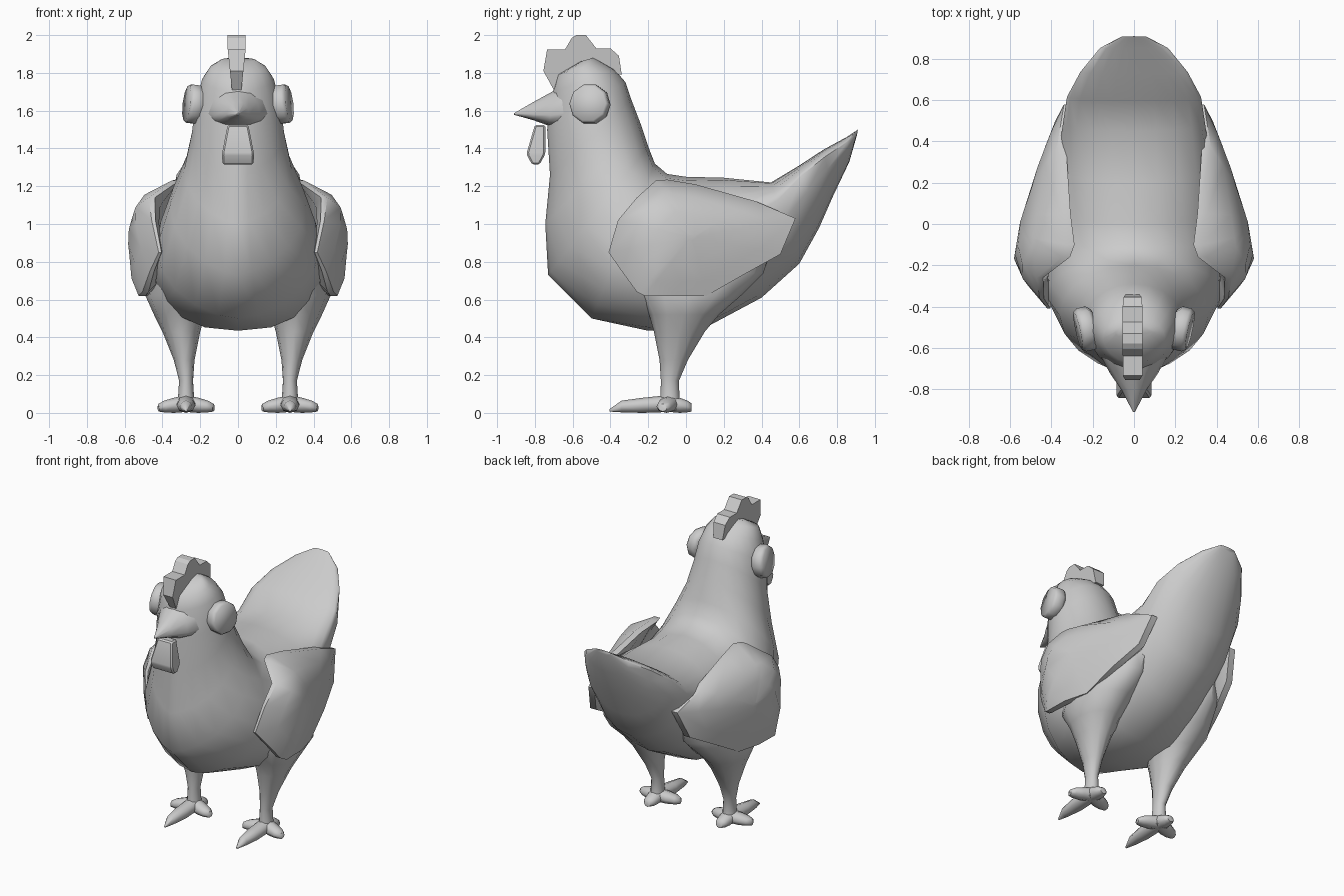
import bpy, bmesh
from math import sin, cos, pi, radians, copysign
from mathutils import Matrix, Vector

if "Cube" in bpy.data.objects:
    bpy.data.objects.remove(bpy.data.objects["Cube"])


def finish(name, bm, angle=40, mirror=False, bevel=0):
    bmesh.ops.recalc_face_normals(bm, faces=bm.faces)
    if bevel:
        bmesh.ops.bevel(bm, geom=bm.edges[:], offset=bevel, segments=1, affect='EDGES')
    me = bpy.data.meshes.new(name)
    bm.to_mesh(me)
    bm.free()
    me.shade_smooth()
    me.set_sharp_from_angle(angle=radians(angle))
    ob = bpy.data.objects.new(name, me)
    bpy.context.collection.objects.link(ob)
    if mirror:
        ob.modifiers.new("mirror", 'MIRROR').use_mirror_merge = False
    return ob


def loft(rings, bm=None):
    """Skin closed rings of equal length and cap both ends."""
    bm = bm or bmesh.new()
    vs = [[bm.verts.new(p) for p in r] for r in rings]
    n = len(vs[0])
    for a, b in zip(vs, vs[1:]):
        for i in range(n):
            j = (i + 1) % n
            bm.faces.new((a[i], a[j], b[j], b[i]))
    bm.faces.new(vs[0])
    bm.faces.new(vs[-1])
    return bm


def interp(table, v):
    if v <= table[0][0]:
        return table[0][1]
    for (a, p), (b, q) in zip(table, table[1:]):
        if v <= b:
            return p + (q - p) * (v - a) / (b - a)
    return table[-1][1]


def section(ty, tz, by, bz, w, f, p=1, n=20):
    """Oval between a top and a bottom point, widest at fraction f, lower half shaped by power p."""
    ring = []
    for i in range(n):
        a = 2 * pi * i / n
        s = (1 - cos(a)) / 2
        k = p if s > .5 else 1
        s = 2 * s * f if s < .5 else f + (2 * s - 1) * (1 - f)
        x = w * copysign(abs(sin(a)) ** k, sin(a))
        ring.append((x, ty + (by - ty) * s, tz + (bz - tz) * s))
    return ring


# Body, tail, neck and head in one skin: top y z, bottom y z, half width, widest point, power
body = [(.91, 1.50, .905, 1.47, .06, .3), (.85, 1.46, .865, 1.33, .165, .2),
        (.73, 1.395, .775, 1.14, .26, .15), (.60, 1.31, .705, .98, .325, .15),
        (.45, 1.22, .60, .79, .345, .22), (.20, 1.245, .40, .61, .375, .38),
        (.0, 1.25, .10, .45, .42, .52, .9), (-.10, 1.265, -.20, .435, .45, .56, .8),
        (-.165, 1.32, -.50, .50, .43, .54, 1.2), (-.20, 1.41, -.73, .73, .36, .46, 1.35),
        (-.24, 1.53, -.745, 1.0, .285, .46, 1.4), (-.29, 1.66, -.72, 1.26, .245, .46, 1.35),
        (-.32, 1.75, -.735, 1.50, .225, .46, 1.3), (-.38, 1.82, -.705, 1.70, .19, .45, 1.3),
        (-.45, 1.86, -.68, 1.79, .15, .45, 1.3), (-.49, 1.88, -.56, 1.86, .09, .5)]
finish("body", loft([section(*r) for r in body]), 50)

# Beak: broad base blending into the face
beak = [(-.47, 1.82, -.47, 1.46, .20, .6), (-.60, 1.755, -.62, 1.50, .175, .65),
        (-.70, 1.705, -.725, 1.52, .12, .7),
        (-.80, 1.65, -.81, 1.55, .06, .7), (-.91, 1.587, -.91, 1.578, .005, .5)]
finish("beak", loft([section(*r, n=12) for r in beak]), 50)

# Comb: extruded scalloped profile, narrower at the front foot
comb = [(-.70, 1.71), (-.755, 1.81), (-.735, 1.925), (-.64, 1.925), (-.605, 1.985),
        (-.58, 2.0), (-.53, 2.0), (-.475, 1.93), (-.40, 1.93), (-.355, 1.89),
        (-.34, 1.79), (-.45, 1.80), (-.58, 1.78)]
half = [(1.71, .025), (1.93, .048)]
finish("comb", loft([[(s * interp(half, z) - .007, y, z) for y, z in comb] for s in (-1, 1)]), 20)

# Wattle
wattle = [(1.525, -.80, -.745, .055), (1.37, -.845, -.745, .085), (1.315, -.815, -.775, .082)]
finish("wattle", loft([[(-w, a, z), (w, a, z), (w, b, z), (-w, b, z)] for z, a, b, w in wattle]),
       25, bevel=.009)

# Eyes: tilted ten-sided discs with a rounded rim
bm = bmesh.new()
turn = Vector((.96, -.22, .12)).to_track_quat('Z', 'Y').to_matrix().to_4x4()
loft([[(r * cos(2 * pi * i / 10), r * sin(2 * pi * i / 10), h) for i in range(10)]
      for h, r in ((-.05, .088), (-.03, .107), (.015, .107), (.033, .095))], bm)
bm.transform(Matrix.Translation((.24, -.51, 1.635)) @ turn)
finish("eye", bm, 58, mirror=True)

# Wings: curved plates from a side outline, thin at the front edge
outline = [(-.41, .85), (-.36, 1.02), (-.26, 1.14), (-.16, 1.23), (-.10, 1.235), (.05, 1.21),
           (.37, 1.12), (.58, 1.03), (.50, .84), (.32, .74), (.11, .62), (-.05, .62),
           (-.22, .62), (-.26, .64), (-.34, .75)]
along = [(-.41, .42), (-.28, .53), (-.19, .585), (0, .555), (.3, .46), (.58, .35)]
drop = [(.62, .04), (.81, 0), (1.01, 0), (1.16, .08), (1.235, .24)]
thick = [(-.4, .015), (-.2, .04), (0, .045)]


def wing_ring(scale, inner, deep=0):
    pts = [(.03 + (y - .03) * scale, .93 + (z - .93) * scale) for y, z in outline]
    return [(interp(along, y) - interp(drop, z) - inner * interp(thick, y) - deep, y, z)
            for y, z in pts]


finish("wing", loft([wing_ring(.05, 1, .08), wing_ring(.8, 1, .08), wing_ring(1, 1)] +
                    [wing_ring(s, 0) for s in (1, .75, .45, .05)]), 45, mirror=True)

# Legs with thighs flaring broadly into the body: x, y, z, radius x, radius y
leg = [(.27, .06, .90, .15, .40), (.29, .05, .74, .17, .36), (.315, .02, .62, .175, .27),
       (.31, -.01, .52, .135, .185), (.30, -.035, .43, .10, .135), (.285, -.065, .28, .055, .075),
       (.275, -.085, .17, .037, .048), (.275, -.085, .09, .042, .05), (.275, -.085, .015, .05, .055)]
finish("leg", loft([[(x + rx * cos(2 * pi * i / 12), y + ry * sin(2 * pi * i / 12), z)
                     for i in range(12)] for x, y, z, rx, ry in leg]), 60, mirror=True)

# Toes: one long in front, two at the sides, a stub behind
bm = bmesh.new()
for heading, length, tip in ((-90, .32, .006), (-15, .15, .024), (195, .15, .024), (90, .115, .025)):
    d = Vector((cos(radians(heading)), sin(radians(heading)), 0))
    side = Vector((-d.y, d.x, 0))
    rings = []
    for t, w, lo, hi in ((0, .05, .01, .10), (.45, .05, .005, .085),
                         (.8, .03 + tip / 2, .008, .07), (1, tip, .012, .015 + tip * 1.6)):
        c = Vector((.275, -.085, (lo + hi) / 2)) + d * length * t
        rings.append([c + side * w * cos(pi * i / 4) + Vector((0, 0, (hi - lo) / 2 * sin(pi * i / 4)))
                      for i in range(8)])
    loft(rings, bm)
bmesh.ops.translate(bm, verts=bm.verts, vec=(0, 0, -min(v.co.z for v in bm.verts)))
finish("foot", bm, 60, mirror=True)
